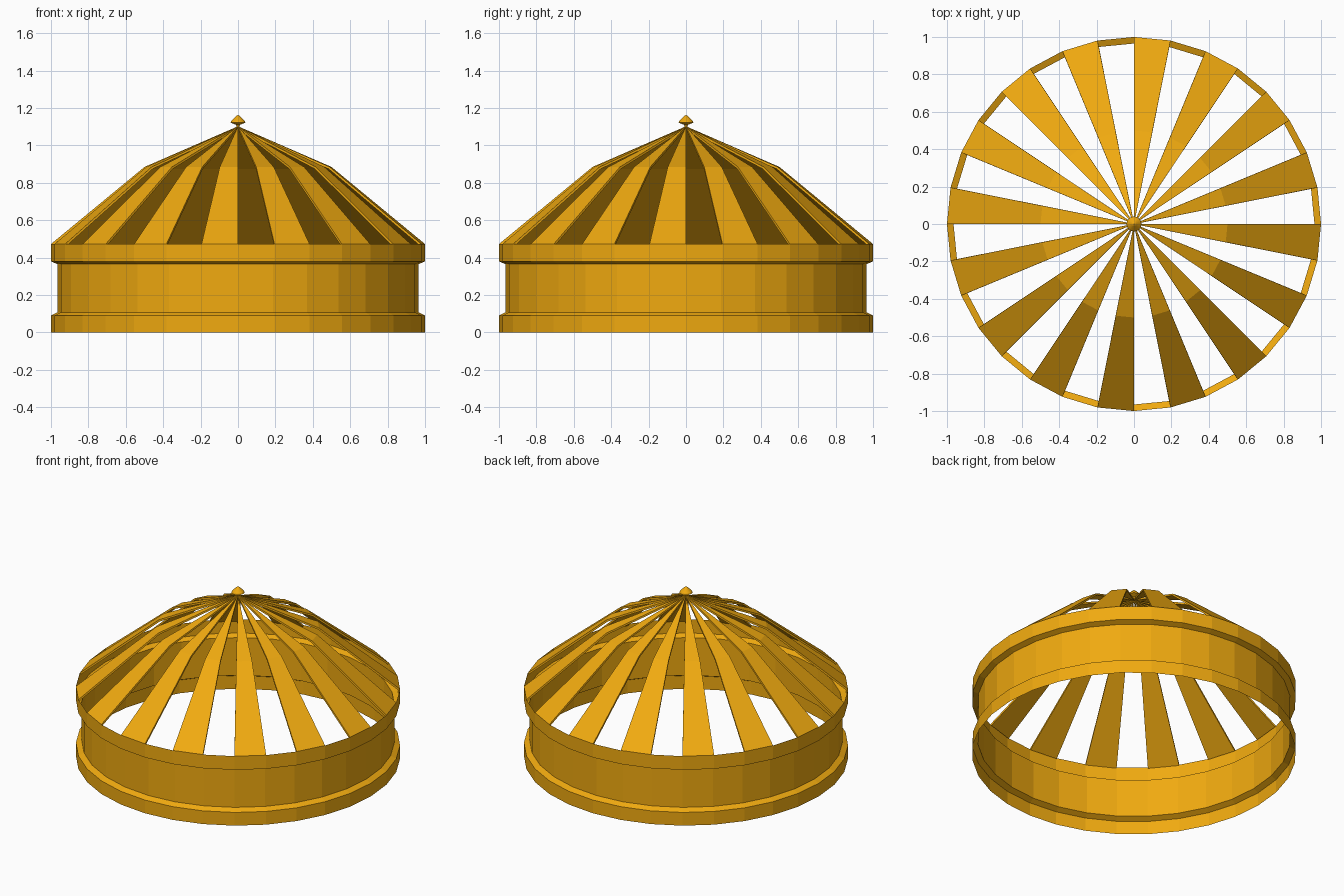
import bpy, math

if "Cube" in bpy.data.objects:
    bpy.data.objects.remove(bpy.data.objects["Cube"])

N = 32
gold = bpy.data.materials.new("gold")
gold.diffuse_color = (0.87, 0.40, 0.005, 1)
gold.use_nodes = True
gold.node_tree.nodes["Principled BSDF"].inputs["Base Color"].default_value = gold.diffuse_color


def make_object(name, verts, faces):
    mesh = bpy.data.meshes.new(name)
    mesh.from_pydata(verts, [], faces)
    mesh.materials.append(gold)
    obj = bpy.data.objects.new(name, mesh)
    bpy.context.collection.objects.link(obj)
    return obj


def ring_point(r, z, i, n=N):
    a = 2 * math.pi * i / n
    return (r * math.cos(a), r * math.sin(a), z)


def lathe(name, profile, n=N):
    verts = [ring_point(r, z, i, n) for r, z in profile for i in range(n)]
    faces = [(k * n + i, k * n + (i + 1) % n, (k + 1) * n + (i + 1) % n, (k + 1) * n + i)
             for k in range(len(profile) - 1) for i in range(n)]
    return make_object(name, verts, faces)


# Open drum wall with a raised band at the bottom and top
lathe("drum_wall", [(1, 0), (1, 0.09), (0.965, 0.108), (0.965, 0.365),
                    (1, 0.38), (1, 0.473)])

# Alternating roof slats, bent once on the way to the apex
verts, faces = [], []
for i in range(0, N, 2):
    b = len(verts)
    for r, z in [(1, 0.473), (0.5, 0.885), (0.006, 1.1)]:
        verts += [ring_point(r, z, i - 1), ring_point(r, z, i)]
    faces += [(b, b + 1, b + 3, b + 2), (b + 2, b + 3, b + 5, b + 4)]
slats = make_object("roof_slats", verts, faces)
solid = slats.modifiers.new("thickness", "SOLIDIFY")
solid.thickness = 0.012
solid.offset = -1

# Finial on the apex
lathe("finial", [(0.006, 1.095), (0.010, 1.11), (0.04, 1.122), (0.036, 1.132),
                 (0.012, 1.155), (0.001, 1.163)])
